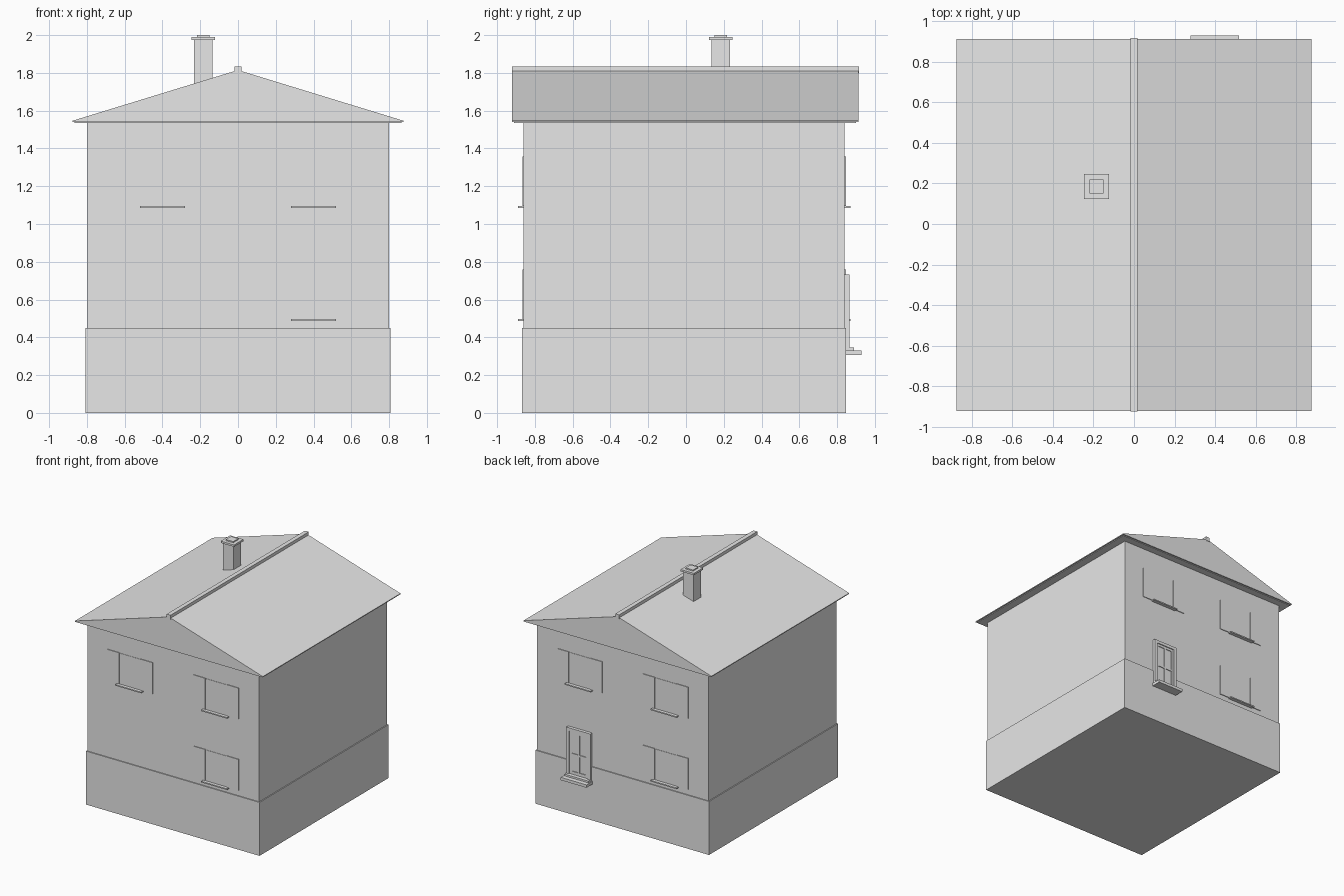
import bpy
import bmesh

cube = bpy.data.objects.get("Cube")
if cube:
    bpy.data.objects.remove(cube, do_unlink=True)

grey = bpy.data.materials.new("plain_grey")
grey.use_nodes = True
colour = (0.8, 0.8, 0.8, 1)
grey.diffuse_color = colour
grey.node_tree.nodes["Principled BSDF"].inputs["Base Color"].default_value = colour

FRONT, BACK = -0.86, 0.84


def finish(bm, name):
    bmesh.ops.recalc_face_normals(bm, faces=bm.faces)
    mesh = bpy.data.meshes.new(name)
    bm.to_mesh(mesh)
    bm.free()
    mesh.materials.append(grey)
    ob = bpy.data.objects.new(name, mesh)
    bpy.context.collection.objects.link(ob)
    return ob


def box(name, x, y, z):
    """Box from (low, high) ranges."""
    bm = bmesh.new()
    bmesh.ops.create_cube(bm, size=1)
    for v in bm.verts:
        v.co = [sum(r) / 2 + c * (r[1] - r[0]) for r, c in zip((x, y, z), v.co)]
    return finish(bm, name)


def prism(name, profile, y0, y1):
    """Extrude an x-z profile along y."""
    bm = bmesh.new()
    face = bm.faces.new([bm.verts.new((x, y0, z)) for x, z in profile])
    out = bmesh.ops.extrude_face_region(bm, geom=[face])
    for v in out["geom"]:
        if isinstance(v, bmesh.types.BMVert):
            v.co.y = y1
    return finish(bm, name)


def plate(name, x, z, wall, depth):
    """Box standing out of the front or back wall."""
    out = -1 if wall == FRONT else 1
    return box(name, x, sorted((wall - out * 0.01, wall + out * depth)), z)


# Body
box("walls", (-0.8, 0.8), (FRONT, BACK), (0.01, 1.54))
box("plinth", (-0.808, 0.808), (FRONT - 0.008, BACK + 0.008), (0, 0.45))

# Roof with solid gables, eaves and ridge
box("soffit", (-0.865, 0.865), (-0.91, 0.9), (1.535, 1.545))
prism("roof", [(-0.875, 1.54), (0.875, 1.54), (0.875, 1.547),
               (0, 1.815), (-0.875, 1.547)], -0.92, 0.912)
box("ridge_cap", (-0.018, 0.018), (-0.922, 0.915), (1.8, 1.835))

# Chimney
cx, cy = -0.184, 0.184
for name, r, z in (("chimney_stack", 0.049, (1.7, 1.976)),
                   ("chimney_cap", 0.062, (1.974, 1.99)),
                   ("chimney_top", 0.034, (1.988, 2.0))):
    box(name, (cx - r, cx + r), (cy - r, cy + r), z)

# Shuttered windows with sills
for wall, side, x, z in ((FRONT, "front", -0.4, 1.09), (FRONT, "front", 0.4, 1.09),
                         (FRONT, "front", 0.4, 0.49), (BACK, "back", -0.4, 1.09),
                         (BACK, "back", 0.4, 1.09), (BACK, "back", -0.4, 0.49)):
    plate(side + "_window_pane", (x - 0.1, x + 0.1), (z, z + 0.265), wall, 0.003)
    for s in (-1, 1):
        plate(side + "_shutter", sorted((x + s * 0.1, x + s * 0.21)),
              (z + 0.005, z + 0.268), wall, 0.006)
    plate(side + "_sill", (x - 0.12, x + 0.12), (z - 0.004, z + 0.006), wall, 0.03)

# Glazed back door: panel, frame, bars and steps
dx, low, high = 0.397, 0.33, 0.732
plate("door_panel", (dx - 0.1, dx + 0.1), (low, high - 0.01), BACK, 0.012)
for s in (-1, 1):
    plate("door_post", sorted((dx + s * 0.085, dx + s * 0.112)), (low, high), BACK, 0.026)
    plate("door_stile", sorted((dx + s * 0.066, dx + s * 0.085)),
          (low, high - 0.025), BACK, 0.018)
plate("door_head", (dx - 0.112, dx + 0.112), (high - 0.025, high), BACK, 0.026)
plate("door_top_rail", (dx - 0.07, dx + 0.07), (high - 0.045, high - 0.025), BACK, 0.018)
plate("door_bottom_rail", (dx - 0.07, dx + 0.07), (low, low + 0.04), BACK, 0.018)
plate("door_middle_bar", (dx - 0.008, dx + 0.008), (low, high - 0.025), BACK, 0.018)
plate("door_cross_bar", (dx - 0.07, dx + 0.07), (0.505, 0.52), BACK, 0.018)
plate("upper_step", (dx - 0.112, dx + 0.112), (0.325, 0.345), BACK, 0.05)
plate("lower_step", (dx - 0.12, dx + 0.12), (0.306, 0.33), BACK, 0.088)
